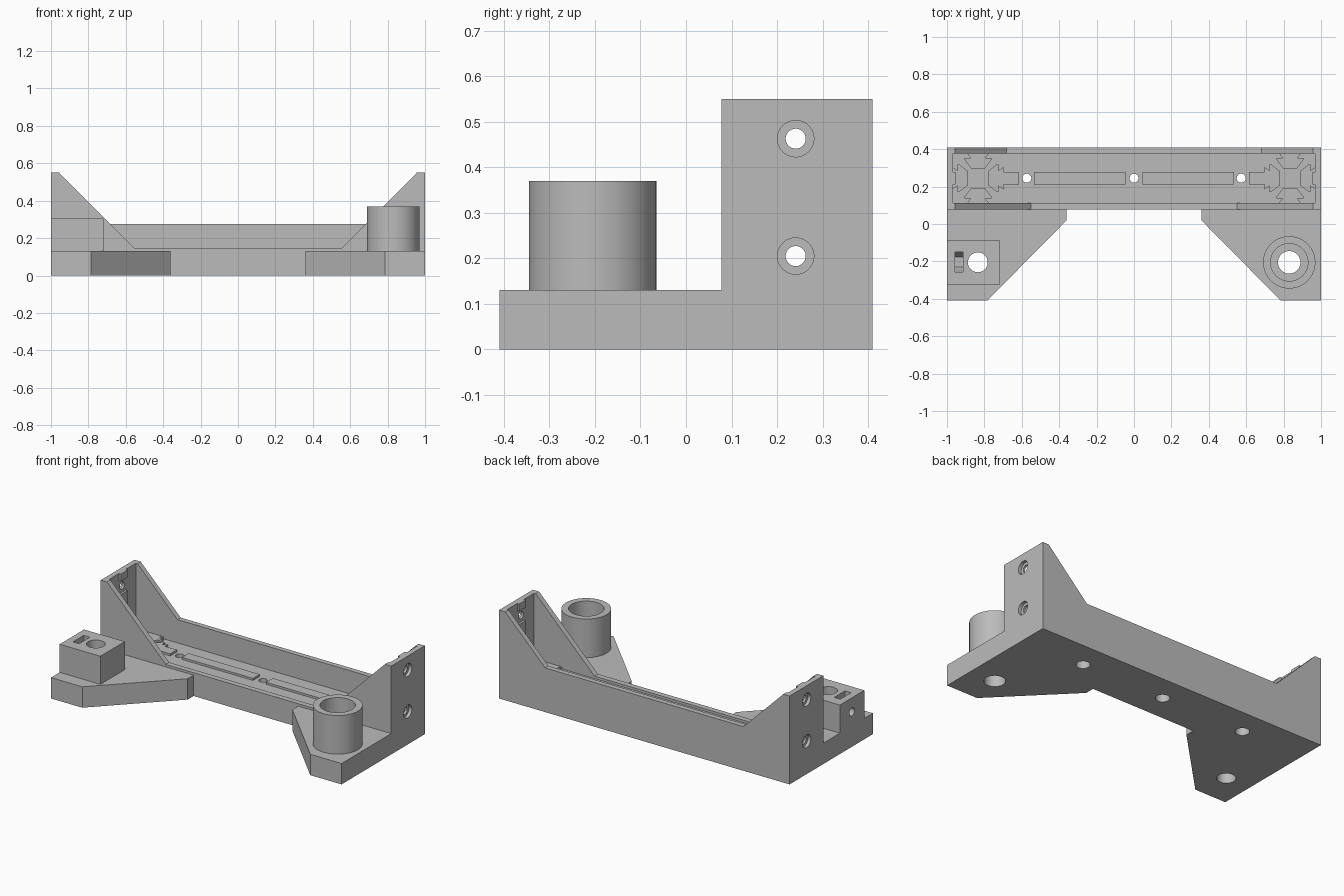
import bpy, bmesh, math
from mathutils import Vector

if "Cube" in bpy.data.objects:
    bpy.data.objects.remove(bpy.data.objects["Cube"], do_unlink=True)

grey = bpy.data.materials.new("plain grey")
grey.use_nodes = True
grey.diffuse_color = (0.5, 0.5, 0.5, 1)
grey.node_tree.nodes["Principled BSDF"].inputs["Base Color"].default_value = (0.5, 0.5, 0.5, 1)


def prism(name, pts, axis, lo, hi):
    """Extrude a flat outline along one axis."""
    place = {"x": lambda a, b, c: (c, a, b),
             "y": lambda a, b, c: (a, c, b),
             "z": lambda a, b, c: (a, b, c)}[axis]
    bm = bmesh.new()
    low = [bm.verts.new(place(a, b, lo)) for a, b in pts]
    top = [bm.verts.new(place(a, b, hi)) for a, b in pts]
    bm.faces.new(low)
    bm.faces.new(top)
    n = len(pts)
    for i in range(n):
        j = (i + 1) % n
        bm.faces.new((low[i], low[j], top[j], top[i]))
    bmesh.ops.recalc_face_normals(bm, faces=bm.faces)
    mesh = bpy.data.meshes.new(name)
    bm.to_mesh(mesh)
    bm.free()
    mesh.materials.append(grey)
    ob = bpy.data.objects.new(name, mesh)
    bpy.context.collection.objects.link(ob)
    return ob


def box(name, x0, x1, y0, y1, z0, z1):
    return prism(name, [(x0, y0), (x1, y0), (x1, y1), (x0, y1)], "z", z0, z1)


def rod(name, a, b, r, axis, lo, hi, n=48):
    pts = [(a + r * math.cos(i * math.tau / n), b + r * math.sin(i * math.tau / n))
           for i in range(n)]
    return prism(name, pts, axis, lo, hi)


def combine(target, tool, operation):
    tool.hide_render = True
    mod = target.modifiers.new("shape", "BOOLEAN")
    mod.operation = operation
    mod.solver = "EXACT"
    mod.object = tool
    bpy.context.view_layer.objects.active = target
    bpy.ops.object.modifier_apply(modifier=mod.name)
    bpy.data.objects.remove(tool, do_unlink=True)


def cut(target, tool):
    combine(target, tool, "DIFFERENCE")


def add(target, tool):
    combine(target, tool, "UNION")


FLOOR, RIB, TOP = 0.13, 0.143, 0.55
MID = 0.245          # centre line of the tray in y
INNER = 0.967        # inner face of the end walls
POST = INNER - 0.133  # centre of the post sockets

# Tray: hollow box with the long walls cut down between sloping shoulders
tray = box("tray", -1, 1, 0.078, 0.41, 0, TOP)
cut(tray, box("pocket", -INNER, INNER, 0.112, 0.378, FLOOR, 1))
for wall, low, y0, y1 in (("front", 0.145, 0, 0.2), ("back", 0.275, 0.3, 0.5)):
    foot, peak = 0.407 + low, 1.007
    cut(tray, prism(wall + "_notch", [(-foot, low), (foot, low), (peak, 0.6), (-peak, 0.6)],
                    "y", y0, y1))

# Guide ribs and slotted post sockets raised from floor and end walls
key = [(0.061, -0.004), (0.04, 0.024), (0.073, 0.024), (0.073, 0.034), (0.037, 0.08)]
key = key + [(-u, v) for u, v in reversed(key)]
for s in (-1, 1):
    for near, far in ((0.045, 0.535), (0.615, POST - 0.131)):
        a, b = sorted((s * near, s * far))
        add(tray, box("floor_rib", a, b, MID - 0.033, MID + 0.033, FLOOR - 0.02, RIB))
    for turn in range(4):
        c, d = round(math.cos(turn * math.pi / 2)), round(math.sin(turn * math.pi / 2))
        pts = []
        for u, v in key:
            w = 0.133 - v
            pts.append((s * POST + c * w - d * u, MID + d * w + c * u))
        add(tray, prism("socket_key", pts, "z", FLOOR - 0.02, RIB))
    for z0, z1 in ((0.12, 0.165), (0.246, 0.422), (0.504, TOP)):
        a, b = sorted((s * (INNER - 0.0133), s * (INNER + 0.01)))
        add(tray, box("wall_rib", a, b, MID - 0.033, MID + 0.033, z0, z1))

# Countersunk screw holes in the end walls and under the floor
for s in (-1, 1):
    for z in (0.205, 0.463):
        a, b = sorted((s * 0.9, s * 1.1))
        cut(tray, rod("screw_hole", 0.241, z, 0.022, "x", a, b))
        a, b = sorted((s * 0.98, s * 1.1))
        cut(tray, rod("screw_seat", 0.241, z, 0.04, "x", a, b))
for x in (-0.573, 0, 0.573):
    cut(tray, rod("floor_hole", x, MID, 0.024, "z", -0.1, 0.3))
    cut(tray, rod("floor_seat", x, MID, 0.04, "z", -0.1, 0.06))


def arm(name, s):
    outline = [(1, 0.078), (0.36, 0.078), (0.36, 0.02), (0.785, -0.41), (1, -0.41)]
    return prism(name, [(s * x, y) for x, y in outline], "z", 0, FLOOR)


# Left arm with a hollow bearing tower
left_arm = arm("left_arm_with_tower", 1)
add(left_arm, rod("tower", 0.83, -0.205, 0.14, "z", 0.1, 0.37, 64))
cut(left_arm, rod("tower_bore", 0.83, -0.205, 0.1, "z", FLOOR, 0.5, 64))
cut(left_arm, rod("tower_hole", 0.83, -0.205, 0.06, "z", -0.1, 0.5))

# Right arm with a rod clamp, nut slot and set screw hole
right_arm = arm("right_arm_with_clamp", -1)
add(right_arm, box("clamp", -1, -0.72, -0.325, -0.085, 0.1, 0.305))
cut(right_arm, rod("rod_hole", -0.835, -0.205, 0.053, "z", -0.1, 0.5))
nut = [(-0.053, 0.2), (-0.053, 0), (-0.027, -0.046), (0.027, -0.046), (0.053, 0), (0.053, 0.2)]
cut(right_arm, prism("nut_slot", [(-0.203 + y, 0.218 + z) for y, z in nut], "x", -0.957, -0.915))
cut(right_arm, rod("set_screw_hole", -0.203, 0.218, 0.025, "x", -1.1, -0.835, 32))

# Smooth the round surfaces and keep hard edges crisp
for ob in (tray, left_arm, right_arm):
    bpy.ops.object.select_all(action="DESELECT")
    ob.select_set(True)
    bpy.context.view_layer.objects.active = ob
    bpy.ops.object.shade_smooth_by_angle(angle=math.radians(30))
